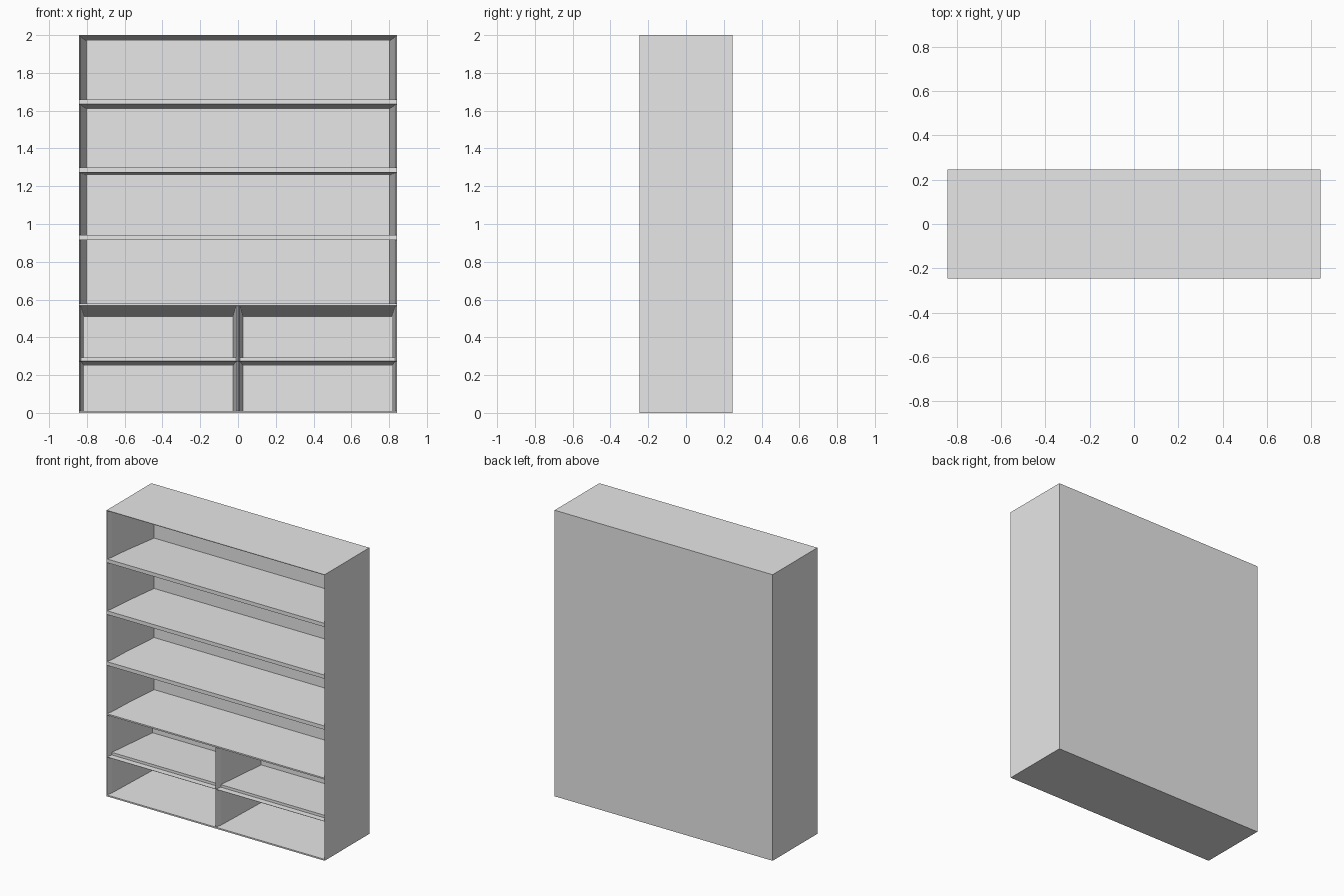
import bpy
import bmesh

W, D, H = 0.843, 0.247, 2.0      # half width, half depth, height
BACK = 0.22                      # inner face of the back panel
LIP = -0.205                     # recessed front of the cubby shelf

if "Cube" in bpy.data.objects:
    bpy.data.objects.remove(bpy.data.objects["Cube"])

paint = bpy.data.materials.new("grey_paint")
paint.use_nodes = True
GREY = (0.8, 0.8, 0.8, 1)
paint.diffuse_color = GREY
paint.node_tree.nodes["Principled BSDF"].inputs["Base Color"].default_value = GREY


def prism(name, profile, axis, low, high):
    """Extrude a closed profile along x (profile in y, z) or z (profile in x, y)."""
    bm = bmesh.new()
    place = (lambda a, b: (low, a, b)) if axis == "x" else (lambda a, b: (a, b, low))
    face = bm.faces.new([bm.verts.new(place(a, b)) for a, b in profile])
    new = bmesh.ops.extrude_face_region(bm, geom=[face])["geom"]
    step = (high - low, 0, 0) if axis == "x" else (0, 0, high - low)
    bmesh.ops.translate(bm, vec=step, verts=[v for v in new if isinstance(v, bmesh.types.BMVert)])
    bmesh.ops.recalc_face_normals(bm, faces=bm.faces)
    mesh = bpy.data.meshes.new(name)
    bm.to_mesh(mesh)
    bm.free()
    mesh.materials.append(paint)
    obj = bpy.data.objects.new(name, mesh)
    bpy.context.collection.objects.link(obj)
    return obj


def board(name, top_front, top_back, under_front, under_back):
    """Full-width board, seen in profile from the side."""
    return prism(name, [(-D, top_front), (BACK + 0.01, top_back),
                        (BACK + 0.01, under_back), (-D, under_front)],
                 "x", 0.001 - W, W - 0.001)


# Side panels: thin at the front, thicker toward the back and above the cubbies
for side, name in ((-1, "right"), (1, "left")):
    panel = [(W, -D), (W, D), (0.815, D), (0.815, BACK), (0.832, LIP), (W - 0.001, -D)]
    liner = [(W - 0.001, -D), (W - 0.001, BACK + 0.01), (0.803, BACK + 0.01), (0.803, BACK)]
    prism(name + "_side_panel", [(side * x, y) for x, y in panel], "z", 0, H)
    prism(name + "_upper_liner", [(side * x, y) for x, y in liner], "z", 0.57, H - 0.001)

# Back panel
prism("back_panel", [(-W + 0.001, BACK), (W - 0.001, BACK), (W - 0.001, D), (-W + 0.001, D)],
      "z", 0, H)

# Top, floor and the thick board over the cubbies
board("top_board", H, H, H - 0.004, 1.97)
board("floor_board", 0.01, 0.01, 0, 0)
board("cubby_top", 0.578, 0.578, 0.568, 0.51)

# Shelves, the upper ones tilting slightly down toward the back
for name, front, drop in (("upper_shelf", 1.66, 0.023),
                          ("middle_shelf", 1.298, 0.013),
                          ("lower_shelf", 0.942, 0)):
    board(name, front, front - drop, front - 0.026, front - 0.026 - drop)

# Cubby shelf with a recessed front edge
prism("cubby_shelf", [(LIP, 0.294), (BACK + 0.01, 0.273), (BACK + 0.01, 0.25),
                      (-D, 0.274), (-D, 0.276), (LIP, 0.276)],
      "x", 0.001 - W, W - 0.001)

# Wedge-shaped divider between the cubbies
prism("cubby_divider", [(0, -D), (0.011, LIP), (0.026, BACK + 0.01),
                        (-0.026, BACK + 0.01), (-0.011, LIP)], "z", 0.005, 0.57)
# Roof of the cabinet closes the seam behind the top board
prism("roof_edge", [(BACK, H - 0.03), (D, H - 0.03), (D, H), (BACK, H)],
      "x", 0.001 - W, W - 0.001)
